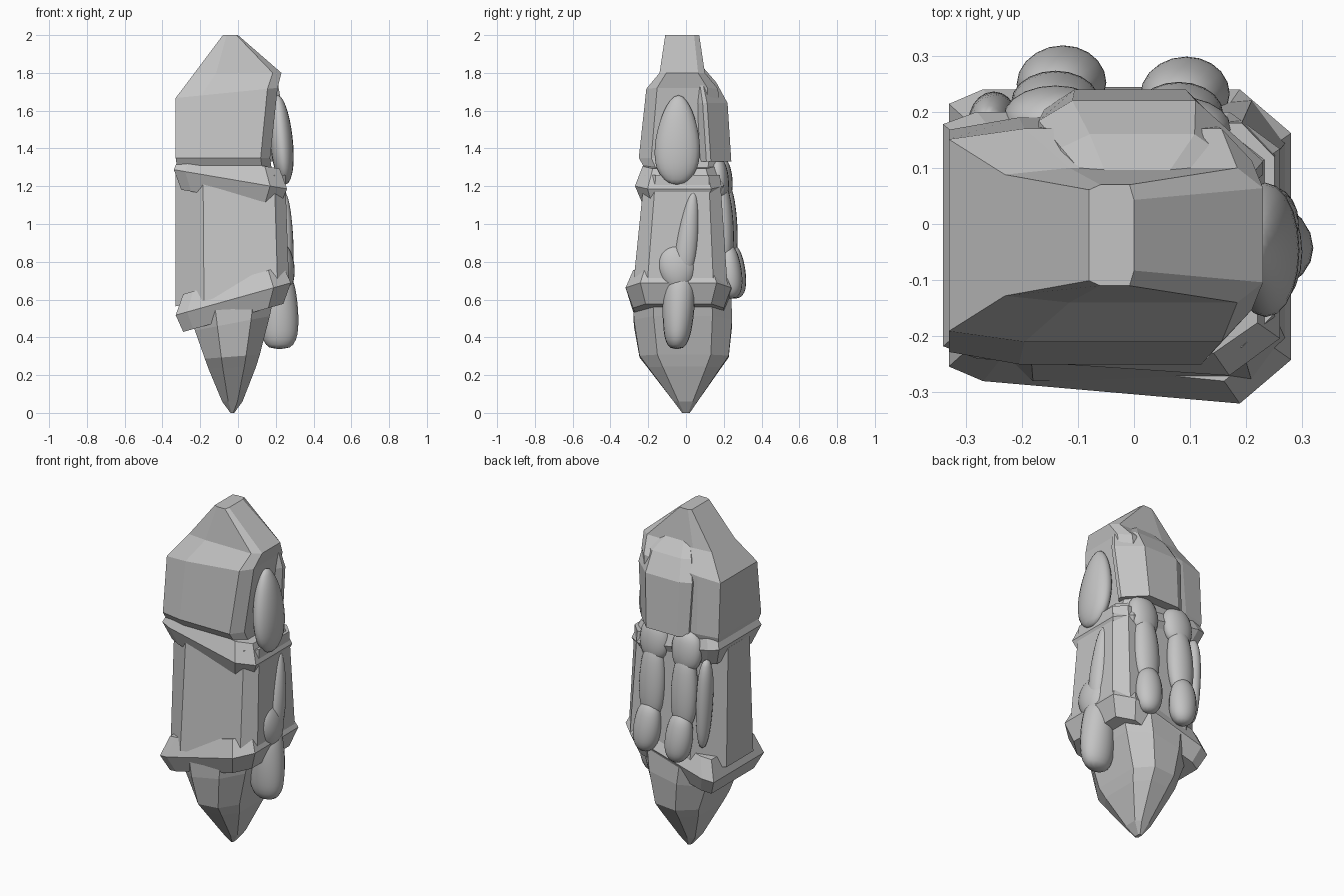
import bpy
import bmesh
import math
from mathutils import Vector

old = bpy.data.objects.get("Cube")
if old:
    bpy.data.objects.remove(old, do_unlink=True)

# Single stone colour
stone = bpy.data.materials.new("grey_stone")
stone.use_nodes = True
grey = (0.55, 0.55, 0.55, 1)
stone.diffuse_color = grey
stone.node_tree.nodes["Principled BSDF"].inputs["Base Color"].default_value = grey


def loft(name, rings, smooth=False):
    """Skin a stack of equal-length point rings and cap both ends."""
    bm = bmesh.new()
    loops = [[bm.verts.new(point) for point in ring] for ring in rings]
    for low, high in zip(loops, loops[1:]):
        for i in range(len(low)):
            bm.faces.new((low[i - 1], low[i], high[i], high[i - 1]))
    bm.faces.new(loops[0])
    bm.faces.new(loops[-1])
    bmesh.ops.recalc_face_normals(bm, faces=bm.faces[:])
    for face in bm.faces:
        face.smooth = smooth
    mesh = bpy.data.meshes.new(name)
    bm.to_mesh(mesh)
    bm.free()
    mesh.materials.append(stone)
    obj = bpy.data.objects.new(name, mesh)
    bpy.context.collection.objects.link(obj)
    return obj


def slab(z, x, y, half_x, half_y, tilt=0, cuts=(0.5, 0.2), depths=(0.1, 0.3), push=0):
    """Chamfered rectangle; tilt lifts it toward +x, push moves its front corner out."""
    left, right = x - half_x, x + half_x
    front, back = y - half_y, y + half_y
    cut_left, cut_right = (half_x * cut for cut in cuts)
    deep_left, deep_right = (half_y * depth for depth in depths)
    outline = [
        (left + cut_left, front),
        (right - cut_right, front - push),
        (right, front + deep_right - push),
        (right, back - deep_right),
        (right - cut_right, back),
        (left + cut_left, back),
        (left, back - deep_left),
        (left, front + deep_left),
    ]
    return [(px, py, z + tilt * px) for px, py in outline]


def collar(name, z, height, x, y, half_x, half_y, tilt, push):
    """Sloping band, widest at its middle."""
    rings = []
    for side in (-1, 0, 1):
        inset = abs(side) * height / 5
        rings.append(slab(z + side * height / 2, x, y, half_x - inset, half_y - inset,
                          tilt, cuts=(0.2, 0.3), push=push))
    loft(name, rings)


def limb(name, foot, head, width, depth, blunt=0.3, sides=10, steps=8):
    """Smooth rounded finger bone; width and depth run from foot to head."""
    foot, head = Vector(foot), Vector(head)
    rings = []
    for step in range(steps + 1):
        t = 0.01 + 0.98 * step / steps
        swell = math.sin(math.pi * t) ** blunt
        wide = swell * (width[0] + (width[1] - width[0]) * t)
        deep = swell * (depth[0] + (depth[1] - depth[0]) * t)
        centre = foot.lerp(head, t)
        angles = [math.tau * i / sides for i in range(sides)]
        rings.append([centre + Vector((wide * math.cos(a), deep * math.sin(a), 0))
                      for a in angles])
    obj = loft(name, rings, smooth=True)
    rounding = obj.modifiers.new("rounding", "SUBSURF")
    rounding.levels = rounding.render_levels = 1


# Pointed foot, spreading quickly from its tip
point_height = 0.6
foot_rings = []
for t in (0, 0.1, 0.4, 0.5, 0.8, 1):
    spread_x = 0.01 + 0.22 * t ** 0.7
    spread_y = 0.02 + 0.24 * min(1, 1.8 * t)
    foot_rings.append(slab(point_height * t, -0.03, -0.02 * t, spread_x, spread_y,
                           tilt=0.3 * t * t, cuts=(0.6, 0.5), depths=(0.4, 0.4)))
loft("lower_point", foot_rings)

# Sloping bands around the lower and upper ends of the shaft
collar("lower_collar", z=0.61, height=0.2, x=-0.025, y=-0.02,
       half_x=0.305, half_y=0.26, tilt=0.28, push=0.04)
collar("upper_collar", z=1.23, height=0.2, x=-0.04, y=-0.02,
       half_x=0.3, half_y=0.22, tilt=-0.17, push=0.03)

# Long shaft, leaning inward as it rises
shaft_depths = (0.5, 0.3)
loft("shaft", [
    slab(z=0.63, x=-0.03, y=-0.03, half_x=0.3, half_y=0.25, tilt=0.2, depths=shaft_depths),
    slab(z=1.26, x=-0.04, y=-0.02, half_x=0.29, half_y=0.2, depths=shaft_depths),
])

# Head block narrowing to the top ridge
loft("head", [
    slab(z=1.28, x=-0.07, y=-0.02, half_x=0.25, half_y=0.19),
    slab(z=1.35, x=-0.08, y=-0.03, half_x=0.25, half_y=0.22),
    slab(z=1.7, x=-0.06, y=-0.02, half_x=0.27, half_y=0.19, tilt=0.1),
    slab(z=1.8, x=0, y=-0.02, half_x=0.23, half_y=0.12),
    slab(z=2, x=-0.04, y=-0.02, half_x=0.04, half_y=0.09),
])

# Rounded panel behind the head
panel = dict(cuts=(0.3, 0.6), depths=(0.3, 0.9))
loft("back_panel", [
    slab(z=1.33, x=0.02, y=0.12, half_x=0.18, half_y=0.12, **panel),
    slab(z=1.64, x=0.03, y=0.1, half_x=0.2, half_y=0.12, **panel),
    slab(z=1.75, x=0.04, y=0.08, half_x=0.17, half_y=0.08, **panel),
    slab(z=1.83, x=0.02, y=0.05, half_x=0.1, half_y=0.04, **panel),
])

# Side thumb: blunt tip, swollen joint and slender upper bone
limb("thumb_tip", foot=(0.22, -0.05, 0.33), head=(0.22, -0.03, 0.76),
     width=(0.12, 0.09), depth=(0.08, 0.1), blunt=0.2)
limb("thumb_joint", foot=(0.24, -0.04, 0.62), head=(0.24, -0.06, 0.9),
     width=(0.07, 0.06), depth=(0.09, 0.13), blunt=0.5)
limb("thumb_bone", foot=(0.25, -0.02, 0.7), head=(0.24, 0.04, 1.18),
     width=(0.06, 0.04), depth=(0.08, 0.04))

# Pointed knuckle above the thumb
limb("side_knuckle", foot=(0.25, -0.05, 1.2), head=(0.21, -0.04, 1.69),
     width=(0.07, 0.06), depth=(0.16, 0.09), blunt=0.4)

# Two fingers down the back, each a tip, a middle bone and a knuckle
for label, x, y in (("outer", 0.08, 0.18), ("inner", -0.14, 0.2)):
    limb(label + "_finger_tip", foot=(x + 0.02, y + 0.06, 0.6), head=(x, y + 0.04, 0.9),
         width=(0.09, 0.08), depth=(0.08, 0.06))
    limb(label + "_finger_bone", foot=(x, y + 0.03, 0.78), head=(x, y, 1.24),
         width=(0.09, 0.08), depth=(0.06, 0.06))
    limb(label + "_finger_knuckle", foot=(x, y, 1.12), head=(x, y - 0.02, 1.36),
         width=(0.1, 0.1), depth=(0.06, 0.06))

# Slender finger along the corner
limb("corner_finger", foot=(-0.24, 0.19, 0.68), head=(-0.26, 0.18, 1.22),
     width=(0.04, 0.05), depth=(0.05, 0.06))
